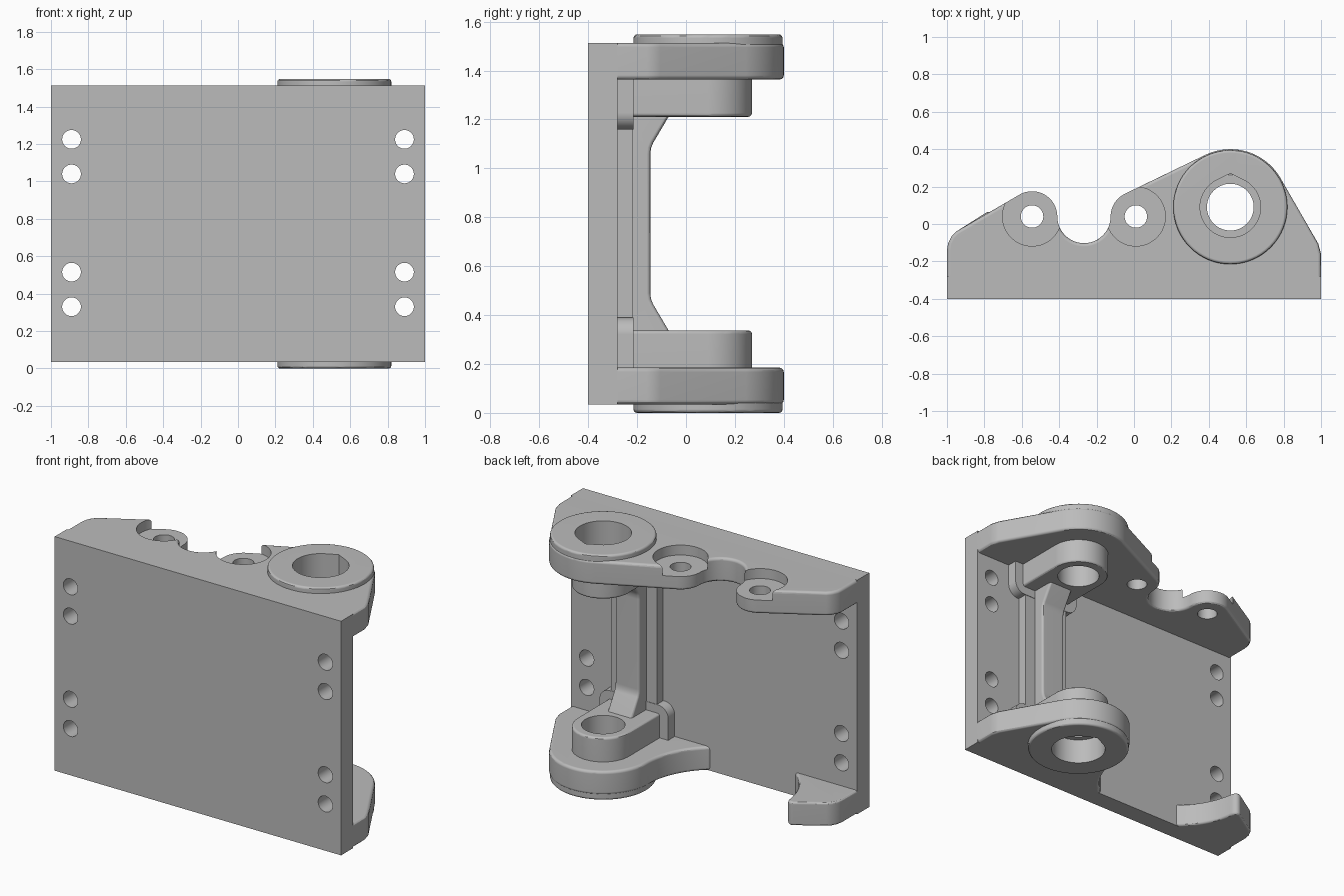
import bpy, bmesh
from math import radians, cos, sin, pi

if "Cube" in bpy.data.objects:
    bpy.data.objects.remove(bpy.data.objects["Cube"], do_unlink=True)

TOTAL = 1.548            # overall height, the part mirrors about its middle
BOSS = (0.515, 0.09)     # pivot bore axis
EARS = [(-0.545, 0.04), (0.01, 0.04)]

grey = bpy.data.materials.new("cast grey")
grey.use_nodes = True
colour = (0.5, 0.5, 0.5, 1)
grey.diffuse_color = colour
grey.node_tree.nodes["Principled BSDF"].inputs["Base Color"].default_value = colour


def arc(c, r, a0, a1, n=24):
    steps = [radians(a0 + (a1 - a0) * i / n) for i in range(n + 1)]
    return [(c[0] + r * cos(a), c[1] + r * sin(a)) for a in steps]


def circle(c, r):
    return arc(c, r, 0, 360, 64)[:-1]


def prism(name, pts, lo, hi, axis="z", bevel=0.0):
    """Extrude a flat outline along an axis."""
    place = {"x": lambda a, b, h: (h, a, b),
             "y": lambda a, b, h: (a, h, b),
             "z": lambda a, b, h: (a, b, h)}[axis]
    bm = bmesh.new()
    ends = [[bm.verts.new(place(a, b, h)) for a, b in pts] for h in (lo, hi)]
    for ring in ends:
        bm.faces.new(ring)
    for i in range(len(pts)):
        j = (i + 1) % len(pts)
        bm.faces.new((ends[0][i], ends[0][j], ends[1][j], ends[1][i]))
    bmesh.ops.recalc_face_normals(bm, faces=bm.faces)
    mesh = bpy.data.meshes.new(name)
    bm.to_mesh(mesh)
    bm.free()
    mesh.materials.append(grey)
    obj = bpy.data.objects.new(name, mesh)
    bpy.context.collection.objects.link(obj)
    if bevel:
        mod = obj.modifiers.new("edge_round", "BEVEL")
        mod.width, mod.segments = bevel, 3
        mod.limit_method, mod.angle_limit = "ANGLE", radians(50)
    return obj


def finish(obj, cutters=()):
    """Cut the holes, apply everything and shade."""
    bpy.ops.object.select_all(action="DESELECT")
    bpy.context.view_layer.objects.active = obj
    obj.select_set(True)
    for cutter in cutters:
        mod = obj.modifiers.new("cut", "BOOLEAN")
        mod.operation, mod.solver, mod.object = "DIFFERENCE", "EXACT", cutter
    for mod in list(obj.modifiers):
        bpy.ops.object.modifier_apply(modifier=mod.name)
    bpy.ops.object.shade_smooth_by_angle(angle=radians(30))
    obj.modifiers.new("clean_shading", "WEIGHTED_NORMAL").keep_sharp = True


def cutter(name, pts, lo, hi, axis="z"):
    obj = prism(name, pts, lo, hi, axis)
    obj.hide_render = True
    cutters.append(obj)
    return obj


def rect(x0, x1, y0, y1):
    return [(x0, y0), (x1, y0), (x1, y1), (x0, y1)]


cutters = []

# Cutters: pivot bore, peaked outer bore, ear holes, ear recesses, screw holes
bore = cutter("bore_cutter", circle(BOSS, 0.125), -1, 3)
peak = [(BOSS[0], BOSS[1] + 0.18)]
outer_bore = cutter("outer_bore_cutter", arc(BOSS, 0.162, 116, 424, 60) + peak, -1, 3)
ear_cuts = []
for c in EARS:
    ear_cuts.append(cutter("ear_recess_cutter", circle(c, 0.158), 1.45, 2))
    ear_cuts.append(cutter("ear_hole_cutter", circle(c, 0.06), 1, 2))
screw_cuts = [cutter("screw_cutter", circle((x, z), 0.05), -1, 0, "y")
              for x in (-0.89, 0.89) for z in (0.33, 0.515, 1.04, 1.225)]

# Face plate
plate = prism("face_plate", rect(-1, 1, 0.035, TOTAL - 0.035), -0.4, -0.28, "y")
finish(plate, screw_cuts)

# Upper flange with two eared lugs and a scoop between them
left_end = [(-0.95, -0.04), (-0.975, -0.065), (-0.993, -0.1), (-1, -0.14)]
right_end = [(1, -0.39), (1, -0.16), (0.985, -0.105)]
upper = [(-1, -0.39)] + right_end
upper += arc(BOSS, 0.31, 30, 116)
upper += arc(EARS[1], 0.135, 116, 180)
upper += arc((-0.2675, 0.04), 0.1425, 0, -180)[1:-1]
upper += arc(EARS[0], 0.135, 0, 119) + left_end
finish(prism("upper_flange", upper, TOTAL - 0.185, TOTAL - 0.035, bevel=0.018),
       [outer_bore] + ear_cuts)

# Lower flange: pivot lobe and end tab, either side of a wide round clearance
gap, gap_r = (-0.27, 0.09), 0.475
lobe = [(0.04, -0.39)] + right_end + arc(BOSS, 0.31, 30, 180, 40)
lobe += arc(gap, gap_r, 0, -52)[1:]
finish(prism("lower_flange", lobe, 0.035, 0.185, bevel=0.018), [outer_bore])
tab = [(-1, -0.39), (-0.57, -0.39)] + arc(gap, gap_r, -128, -173.3)
tab += arc((-0.775, 0.035), 0.03, 0, 119, 8)[1:] + left_end
finish(prism("lower_end_tab", tab, 0.035, 0.185, bevel=0.018))

# Parts repeated at both ends of the pivot
for end in ("lower", "upper"):
    def span(lo, hi):
        return (lo, hi) if end == "lower" else (TOTAL - hi, TOTAL - lo)

    # Raised collar round the outer bore
    finish(prism(end + "_collar", circle(BOSS, 0.305), *span(0, 0.17), bevel=0.015),
           [outer_bore])

    # Inner bearing block, round at the back and straight to the plate
    block = [(0.335, -0.29), (0.695, -0.29)] + arc(BOSS, 0.18, 0, 180, 36)
    finish(prism(end + "_bearing_block", block, *span(0.16, 0.337), bevel=0.015), [bore])

    # Round-cornered pad behind the block
    pad = [(0.275, 0.16), (0.755, 0.16)]
    pad += arc((0.685, 0.32), 0.07, 0, 90, 10) + arc((0.345, 0.32), 0.07, 90, 180, 10)
    if end == "upper":
        pad = [(x, TOTAL - z) for x, z in pad]
    finish(prism(end + "_pad", pad, -0.29, -0.215, "y"))

# Backing strip and the web that flares into the bearing blocks
finish(prism("backing_strip", rect(0.355, 0.675, 0.3, TOTAL - 0.3), -0.29, -0.218, "y"))
half = [(-0.29, 0.3), (-0.07, 0.3), (-0.07, 0.335), (-0.135, 0.445),
        (-0.143, 0.465), (-0.146, 0.49)]
web = half + [(y, TOTAL - z) for y, z in reversed(half)]
finish(prism("centre_web", web, 0.43, 0.6, "x", bevel=0.015))

for obj in cutters:
    bpy.data.objects.remove(obj, do_unlink=True)
